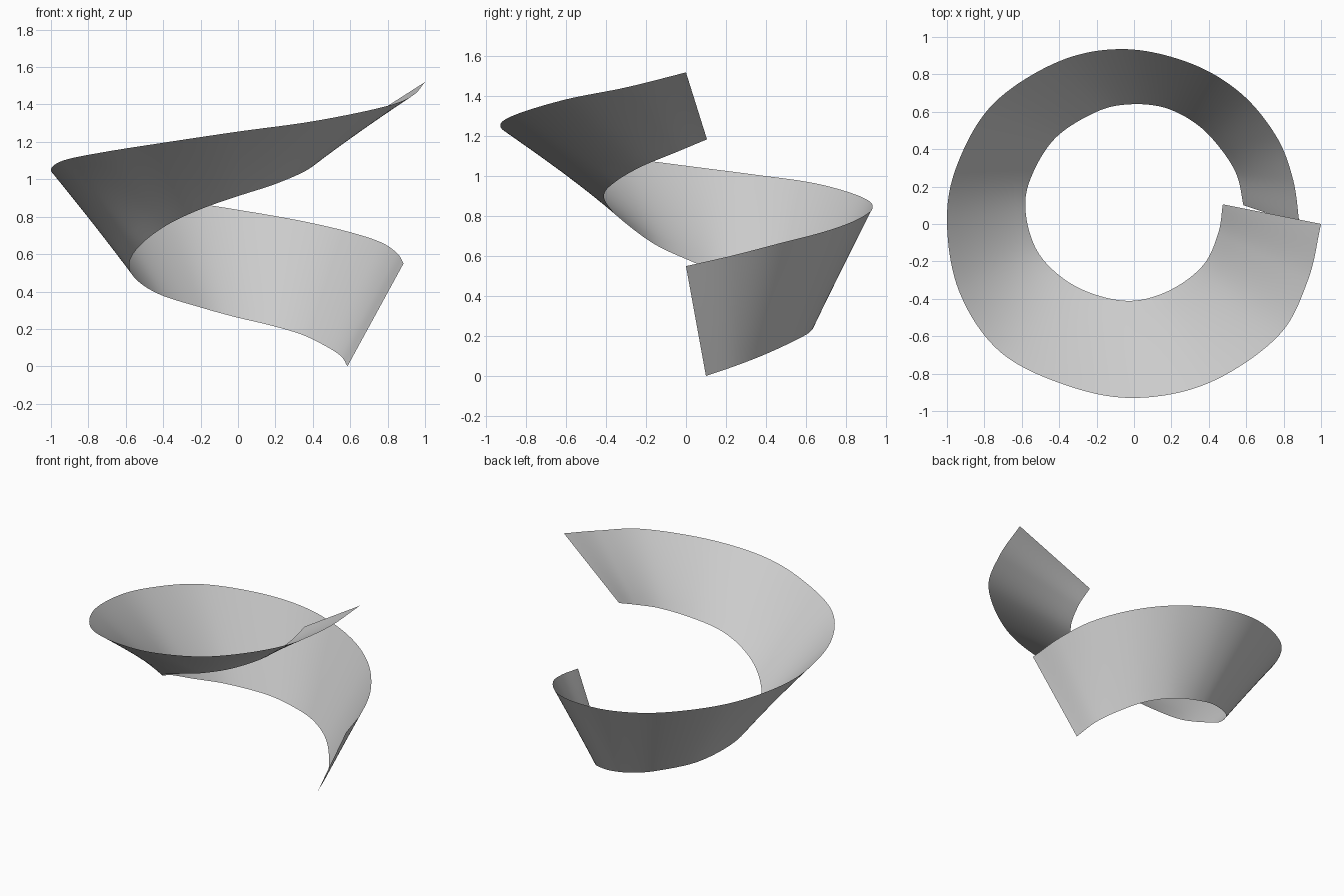
import bpy, bmesh
from mathutils import Vector

if "Cube" in bpy.data.objects:
    bpy.data.objects.remove(bpy.data.objects["Cube"])

# Straight rulings of the spiral ribbon: outer edge point, inner edge point
RULINGS = [
    (.885, 0, .55, .585, .10, 0),
    (.85, .24, .605, .55, .26, .055),
    (.76, .47, .665, .465, .40, .11),
    (.57, .70, .725, .34, .53, .17),
    (.30, .86, .785, .17, .62, .22),
    (-.05, .935, .845, -.02, .64, .265),
    (-.40, .87, .90, -.20, .60, .315),
    (-.75, .645, .965, -.42, .46, .385),
    (-.94, .33, 1.01, -.55, .25, .47),
    (-1, .02, 1.05, -.58, .07, .555),
    (-.935, -.36, 1.10, -.52, -.14, .65),
    (-.72, -.68, 1.145, -.38, -.29, .755),
    (-.37, -.86, 1.20, -.20, -.38, .84),
    (0, -.93, 1.255, 0, -.41, .91),
    (.40, -.85, 1.31, .20, -.35, .975),
    (.77, -.60, 1.385, .37, -.22, 1.05),
    (.93, -.30, 1.445, .45, -.05, 1.12),
    (1, 0, 1.52, .475, .105, 1.185),
]
STEPS = 10      # smooth subdivisions between rulings
ACROSS = 8      # divisions across the ribbon


def smooth_path(points):
    """Catmull-Rom curve through the points."""
    p = [2 * points[0] - points[1]] + points + [2 * points[-1] - points[-2]]
    out = []
    for i in range(1, len(p) - 2):
        a, b, c, d = p[i - 1:i + 3]
        for s in range(STEPS):
            t = s / STEPS
            out.append(0.5 * (2 * b + (c - a) * t
                              + (2 * a - 5 * b + 4 * c - d) * t * t
                              + (3 * b - a - 3 * c + d) * t ** 3))
    return out + [points[-1]]


outer = smooth_path([Vector(r[:3]) for r in RULINGS])
inner = smooth_path([Vector(r[3:]) for r in RULINGS])

# Ribbon: ruled sheet lofted between the two edges
bm = bmesh.new()
rows = [[bm.verts.new(i.lerp(o, k / ACROSS)) for k in range(ACROSS + 1)]
        for o, i in zip(outer, inner)]
for r0, r1 in zip(rows, rows[1:]):
    for k in range(ACROSS):
        face = bm.faces.new((r0[k], r1[k], r1[k + 1], r0[k + 1]))
        face.smooth = True
mesh = bpy.data.meshes.new("spiral_ribbon")
bm.to_mesh(mesh)
bm.free()
bpy.context.collection.objects.link(bpy.data.objects.new("spiral_ribbon", mesh))
